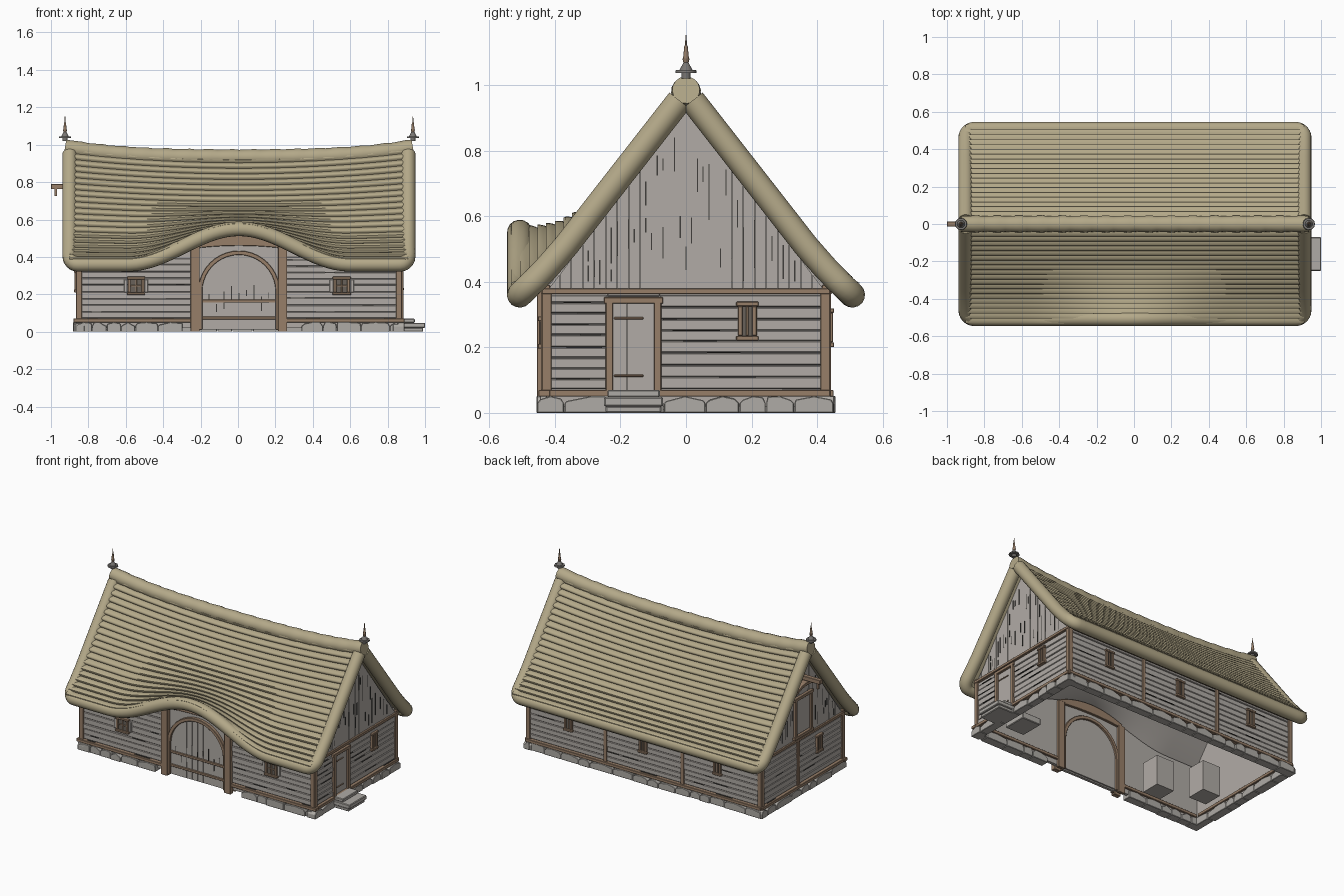
import bpy, bmesh, math, random
from mathutils import Matrix, Vector

random.seed(4)
cube = bpy.data.objects.get("Cube")
if cube:
    bpy.data.objects.remove(cube, do_unlink=True)


def material(name, rgb):
    m = bpy.data.materials.new(name)
    m.use_nodes = True
    m.diffuse_color = (*rgb, 1)
    m.node_tree.nodes["Principled BSDF"].inputs["Base Color"].default_value = (*rgb, 1)
    return m


THATCH = material("straw_thatch", (.455, .395, .25))
TIMBER = material("weathered_timber", (.44, .41, .38))
OAK = material("brown_oak", (.31, .21, .14))
STONE = material("grey_stone", (.43, .41, .38))
IRON = material("grey_iron", (.19, .18, .17))
PANE = material("window_glass", (.14, .12, .10))
DARK = material("dark_gap", (.05, .047, .043))

CX, L, W, EAVE, RX = .005, .855, .425, .507, .905
FACES = {
    "front": lambda u, v, d: (u, -W - d, v),
    "back": lambda u, v, d: (u, W + d, v),
    "left": lambda u, v, d: (CX + L + d, u, v),
    "right": lambda u, v, d: (CX - L - d, u, v),
}
parts = {}


def part(name, mat):
    return parts.setdefault(name, (bmesh.new(), mat))[0]


def prism(bm, face, pts, d0, d1):
    """Extrude an outline drawn on one wall from depth d0 to d1."""
    at = FACES[face]
    a = [bm.verts.new(at(u, v, d0)) for u, v in pts]
    b = [bm.verts.new(at(u, v, d1)) for u, v in pts]
    bm.faces.new(a)
    bm.faces.new(b[::-1])
    for i in range(len(a)):
        j = (i + 1) % len(a)
        bm.faces.new((a[i], b[i], b[j], a[j]))


def rect(bm, face, u0, u1, v0, v1, d0, d1):
    prism(bm, face, [(u0, v0), (u1, v0), (u1, v1), (u0, v1)], d0, d1)


def add_object(name, bm, mats, smooth=False):
    mesh = bpy.data.meshes.new(name)
    bmesh.ops.recalc_face_normals(bm, faces=bm.faces)
    bm.to_mesh(mesh)
    bm.free()
    for m in mats:
        mesh.materials.append(m)
    ob = bpy.data.objects.new(name, mesh)
    bpy.context.collection.objects.link(ob)
    if smooth:
        bpy.ops.object.select_all(action="DESELECT")
        ob.select_set(True)
        bpy.context.view_layer.objects.active = ob
        bpy.ops.object.shade_smooth_by_angle(angle=math.radians(50))
    return ob


def tube(name, pts, radii, mat, sides=16):
    """Sweep a circle along a path and cap its ends."""
    bm, rings = bmesh.new(), []
    for i, p in enumerate(pts):
        t = (pts[min(i + 1, len(pts) - 1)] - pts[max(i - 1, 0)]).normalized()
        n = t.cross(Vector((0, .3, 1))).normalized()
        b = t.cross(n)
        angles = [math.tau * k / sides for k in range(sides)]
        rings.append([bm.verts.new(p + radii[i] * (n * math.cos(a) + b * math.sin(a))) for a in angles])
    for r, s in zip(rings, rings[1:]):
        for k in range(sides):
            bm.faces.new((r[k], r[k - 1], s[k - 1], s[k]))
    bm.faces.new(rings[0])
    bm.faces.new(rings[-1])
    return add_object(name, bm, [mat], True)


# Roof form: steep slope, flared eave, sagging ridge, raised brow over the gate
PROFILE = [(0, .978), (.03, .94), (.37, .504), (.44, .425), (EAVE, .36)]


def brow(x):
    return .5 + .5 * math.cos(math.pi * min(abs(x) / .6, 1))


def roof_point(x, y, side, off=0):
    for (y0, z0), (y1, z1) in zip(PROFILE, PROFILE[1:]):
        if y <= y1 + 1e-6:
            z = z0 + (z1 - z0) * (y - y0) / (y1 - y0)
            break
    z -= .055 * (1 - (x / RX) ** 2) * (1 - y / EAVE)
    if side < 0:
        z += .19 * brow(x) * max((y - .2) / (EAVE - .2), 0) ** 1.6
    return Vector((x + CX, side * (y + off * .7), z + off * .7))


def roof_sheet(name, side, rows, mats, pick):
    bm = bmesh.new()
    xs = [-RX + 2 * RX * i / 72 for i in range(73)]
    grid = [[bm.verts.new(roof_point(x, y, side, o)) for x in xs] for y, o in rows]
    for r in range(len(rows) - 1):
        for i in range(72):
            f = bm.faces.new((grid[r][i], grid[r][i + 1], grid[r + 1][i + 1], grid[r + 1][i]))
            f.material_index = pick(f.calc_center_median())
    add_object(name, bm, mats, True)


# Each thatch course bulges like a flattened roll
COURSES = 20
outer = []
for i in range(COURSES):
    lift = .014 * ((i + .5) / COURSES) ** 4
    for t, o in ((0, .014), (.3, .023), (.6, .029), (.85, .030), (.97, .025)):
        outer.append((EAVE * (i + t) / COURSES, o + lift))
inner = [(EAVE * i / 16, -.028) for i in range(17)]

for side, label in ((-1, "front"), (1, "back")):
    roof_sheet(label + "_thatch_courses", side, outer, [THATCH], lambda c: 0)
    roof_sheet(label + "_roof_lining", side, inner, [THATCH, TIMBER],
               lambda c: int(abs(c.y) < W and abs(c.x) < L))
    # Rolled thatch border: down one gable, along the eave, up the other
    slope = [(-RX, .02 + .44 * i / 14) for i in range(15)]
    turn = [math.pi / 2 * i / 6 for i in range(1, 6)]
    slope += [(-RX + .045 * (1 - math.cos(a)), EAVE - .045 * (1 - math.sin(a))) for a in turn]
    eave = [(-.86 + 1.72 * i / 50, EAVE) for i in range(51)]
    path = slope + eave + [(-x, y) for x, y in slope[::-1]]
    pts = [roof_point(x, y, side) for x, y in path]
    tube(label + "_thatch_roll", pts, [.039] * len(pts), THATCH)

# Ridge roll with overlapping bundles
xs = [-.93 + 1.86 * i / 64 for i in range(65)]
pts = [Vector((x + CX, 0, .931 + .025 * (x / .93) ** 2 + .029 * (x / .93) ** 4)) for x in xs]
tube("ridge_roll", pts, [.042 + .0012 * (i % 4) for i in range(65)], THATCH)

# Finials: iron saucer with a turned oak spike
CAP = [(1.02, .017, .014, .014), (1.036, .009, .033, .031), (1.045, .025, .02, .007)]
SPIKE = [(1.068, .012, .008, .011), (1.08, .04, .009, .005), (1.12, .032, .003, .0015)]
for name, mat, stack in (("finial_cap", IRON, CAP), ("finial_spike", OAK, SPIKE)):
    bm = bmesh.new()
    for x in (-.93, .93):
        for z, h, r0, r1 in stack:
            bmesh.ops.create_cone(bm, cap_ends=True, segments=12, radius1=r0, radius2=r1, depth=h,
                                  matrix=Matrix.Translation((x + CX, 0, z + h / 2)))
    add_object(name, bm, [mat], True)

# Wall shells behind the boards
shell = part("wall_shell", TIMBER)
top = [(L - 2 * L * i / 30, .395 + .12 * brow(L - 2 * L * i / 30)) for i in range(31)]
prism(shell, "front", [(-L + CX, .02), (L + CX, .02)] + [(x + CX, z) for x, z in top], -.02, 0)
rect(shell, "back", -L + CX, L + CX, .02, .4, -.02, 0)
for f in ("left", "right"):
    prism(shell, f, [(-W, .02), (W, .02), (W, .38), (0, .92), (-W, .38)], -.02, 0)

# Horizontal wall boards with splits
boards, cracks = part("wall_boards", TIMBER), part("timber_cracks", DARK)
SPANS = [("front", -.84, -.25, .40), ("front", .26, .85, .40), ("back", -.84, .85, .40),
         ("left", -.42, -.24, .36), ("left", -.08, .42, .36), ("right", -.42, .42, .36)]
for f, u0, u1, zt in SPANS:
    z = .072
    while z < zt - .01:
        z1 = min(z + random.uniform(.031, .039), zt)
        rect(boards, f, u0, u1, z + .001, z1, 0, random.uniform(.007, .013))
        for k in range(1 + int((u1 - u0) / .5)):
            if random.random() < .5:
                n = random.uniform(.04, .12)
                u = random.uniform(u0, u1 - n)
                rect(cracks, f, u, u + n, z - .001, z + .0025, .005, .0142)
        z = z1
rect(boards, "left", -.24, -.08, .355, .365, 0, .01)

# Vertical gable planks with splits
planks = part("gable_planks", TIMBER)
for f in ("left", "right"):
    for i in range(24):
        u0, u1 = -.42 + .035 * i, -.42 + .035 * (i + 1)
        t0, t1 = (.93 - 1.32 * abs(u) for u in (u0, u1))
        prism(planks, f, [(u0 + .0005, .375), (u1 - .0005, .375), (u1 - .0005, max(t1, .377)),
                          (u0 + .0005, max(t0, .377))], 0, random.uniform(.007, .009))
        for k in range(2):
            h = random.uniform(.03, .11)
            if min(t0, t1) - h > .42:
                u, v = u0 + random.choice((0, .017)), random.uniform(.39, min(t0, t1) - h)
                rect(cracks, f, u - .002, u + .002, v, v + h, .005, .0105)

# Oak frame: sills, rails, corner and wall posts, with matching sills inside
frame = part("oak_frame", OAK)
for f in FACES:
    long_side = f in ("front", "back")
    h, c = (L + .015, CX) if long_side else (W + .015, 0)
    for s in (-1, 1):
        rect(frame, f, c + s * h, c + s * (h - .03), .05, .39 if long_side else .37, -.01, .017)
    if f != "front":
        rect(frame, f, c - h, c + h, .05, .07, -.01, .025)
        rect(frame, f, c - h, c + h, .362, .38, -.01, .02)
        rect(frame, f, c - h + .06, c + h - .06, .05, .07, -.035, -.02)
for u0, u1 in ((-.88, -.25), (.26, .89)):
    rect(frame, "front", u0, u1, .05, .07, -.01, .025)
    rect(frame, "front", max(u0, -.82), min(u1, .83), .05, .07, -.035, -.02)
for u in (-.28, .29):
    rect(frame, "back", u - .012, u + .012, .06, .39, 0, .017)
rect(frame, "right", .035, .06, .06, .37, 0, .017)

# Arched gate with posts, curved lintel and battens, framed on both faces
R, SPRING, N = .218, .215, 20


def arc(r):
    ring = [(CX - r * math.cos(math.pi * i / N), SPRING + r * math.sin(math.pi * i / N)) for i in range(N + 1)]
    return [(CX - r, .01)] + ring + [(CX + r, .01)]


bow = [(-.24 + .048 * i, .05 * (1 - (i / 5 - 1) ** 2)) for i in range(11)]
lintel = [(CX + u, .445 + .3 * b) for u, b in bow] + [(CX + u, .47 + b) for u, b in bow[::-1]]
for d0, d1, proud in ((0, .022, .008), (-.02, -.035, -.005)):
    prism(frame, "front", arc(R) + arc(R - .022)[::-1], d0, d1)
    prism(frame, "front", lintel, d0, d1 + proud / 2)
    for s in (-1, 1):
        rect(frame, "front", CX + s * .21, CX + s * .258, 0, .46, d0, d1 + proud)
gate = part("gate_planks", TIMBER)
for i in range(10):
    u0, u1 = -.2 + .04 * i, -.2 + .04 * (i + 1)
    t0, t1 = (SPRING + math.sqrt(max(.204 ** 2 - u * u, 0)) for u in (u0, u1))
    prism(gate, "front", [(CX + u0 + .0005, .012), (CX + u1 - .0005, .012), (CX + u1 - .0005, t1),
                          (CX + u0 + .0005, t0)], -.01, random.uniform(.006, .009))
    v, n = random.uniform(.09, .2), random.uniform(.03, .1)
    rect(cracks, "front", CX + u0 - .002, CX + u0 + .002, v, v + n, .005, .0105)
for v in (.065, .155):
    rect(frame, "front", CX - .2, CX + .2, v, v + .016, 0, .016)

# Side door with frame and straps
door = part("side_door", TIMBER)
for i in range(3):
    rect(door, "left", -.222 + .042 * i, -.181 + .042 * i, .07, .335, 0, .009)
for u0, u1, v0, v1 in ((-.245, -.222, .06, .35), (-.098, -.075, .06, .35), (-.25, -.07, .333, .353)):
    rect(frame, "left", u0, u1, v0, v1, 0, .024)
for v in (.11, .285):
    rect(frame, "left", -.22, -.13, v, v + .007, 0, .014)

# Loft hatch with curved head and hoist beam
rect(part("loft_hatch", TIMBER), "right", -.07, .07, .41, .64, 0, .014)
for u0, u1, v0, v1 in ((-.09, -.07, .39, .66), (.07, .09, .39, .66), (-.1, .1, .385, .405), (-.1, .1, .64, .66)):
    rect(frame, "right", u0, u1, v0, v1, 0, .026)
head = [(-.13 + .026 * i, .04 * (1 - (i / 5 - 1) ** 2)) for i in range(11)]
prism(frame, "right", [(u, .69 + b) for u, b in head] + [(u, .71 + b) for u, b in head[::-1]], 0, .05)
rect(frame, "right", -.014, .014, .762, .79, -.05, .15)
rect(part("hoist_hook", OAK), "right", -.007, .007, .725, .765, .118, .132)

# Windows: glass, oak frame, mullions, head and sill
panes = part("window_panes", PANE)


def window(f, u, v, w, h, cross):
    rect(panes, f, u - w, u + w, v - h, v + h, 0, .0155)
    for s in (-1, 1):
        rect(frame, f, u + s * w, u + s * (w + .015), v - h, v + h, 0, .024)
        rect(frame, f, u - w - .02, u + w + .02, v + s * h, v + s * (h + .014), 0, .027)
    rect(frame, f, u - .004, u + .004, v - h, v + h, 0, .019)
    if cross:
        rect(frame, f, u - w, u + w, v - .004, v + .004, 0, .019)
        for s in (-1, 1):
            rect(boards, f, u + s * (w + .016), u + s * (w + .036), v - h, v + h, 0, .018)


for u in (-.545, .555):
    window("front", u, .245, .029, .035, True)
for f, u, v in (("left", .187, .28), ("right", -.17, .27), ("back", -.54, .26), ("back", .01, .26),
                ("back", .56, .26)):
    window(f, u, v, .014, .045, False)

# Footing stones and door steps
stones = part("footing_stones", STONE)
for f in FACES:
    h, c = (L + .02, CX) if f in ("front", "back") else (W + .03, 0)
    u = c - h
    while u < c + h - .02:
        n = min(u + random.uniform(.07, .17), c + h)
        if not (f == "front" and n > -.25 and u < .26):
            a, b, k, m = (random.uniform(0, .016) for _ in range(4))
            prism(stones, f, [(u + .001, 0), (n - .001, 0), (n - .001, .03), (n - .002 - k, .036 + a),
                              ((u + n) / 2, .051), (u + .002 + m, .036 + b), (u + .001, .03)],
                  -.03, random.uniform(.018, .032))
        u = n
steps = part("door_steps", STONE)
rect(steps, "left", -.25, -.07, .02, .048, 0, .14)
rect(steps, "left", -.245, -.075, 0, .021, 0, .13)
rect(steps, "left", -.24, -.08, .048, .07, 0, .085)
rect(steps, "left", -.24, -.08, 0, .045, -.2, -.06)

# Storage bins inside
bins = part("storage_bins", TIMBER)
for x, y in ((-.4, -.25), (-.65, -.12)):
    bmesh.ops.create_cube(bins, size=1, matrix=Matrix.Translation((x, y, .11)) @ Matrix.Diagonal((.13, .13, .2, 1)))

BEVELS = {"footing_stones": .006, "wall_boards": .003, "oak_frame": .002, "door_steps": .004}
for name, (bm, mat) in parts.items():
    ob = add_object(name, bm, [mat])
    if name in BEVELS:
        mod = ob.modifiers.new("soft_edges", "BEVEL")
        mod.width, mod.segments = BEVELS[name], 1
